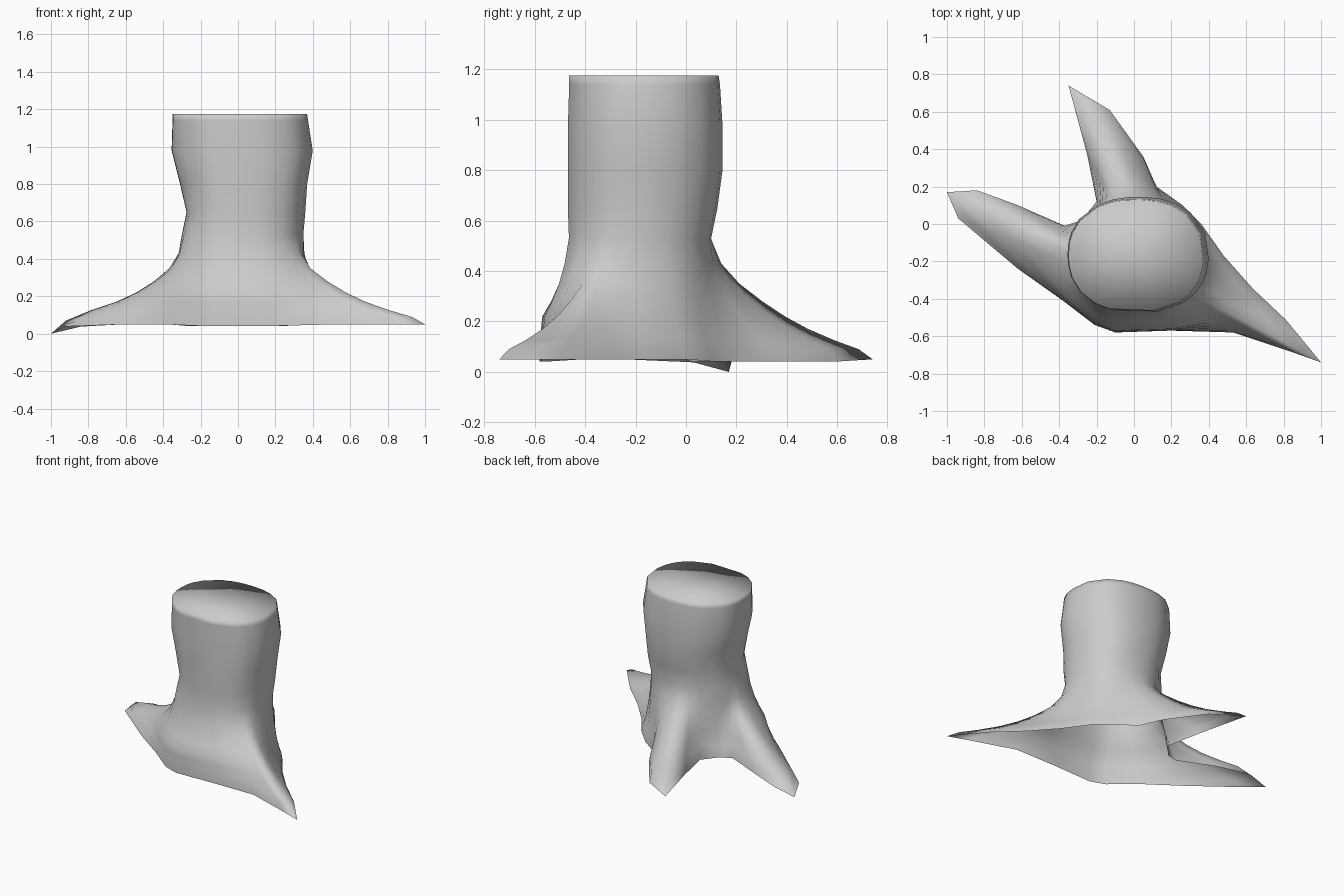
import bpy, bmesh
from math import radians, cos, sin, copysign

if "Cube" in bpy.data.objects:
    bpy.data.objects.remove(bpy.data.objects["Cube"])

# Ground outline, counter-clockwise: x, y, matching angle on trunk, wall steepness
BASE = [
    (1, -.74, -36, 0), (.81, -.51, -26, 0), (.64, -.35, -17, 0), (.48, -.17, -3, 0),
    (.36, 0, 20, 0), (.26, .10, 45, 0), (.12, .20, 62, 0), (.05, .36, 75, 0),
    (-.13, .61, 87, 0), (-.35, .74, 97, 0), (-.25, .37, 108, 0), (-.20, .12, 122, 0),
    (-.28, .02, 145, 0), (-.37, -.01, 160, 0), (-.62, .10, 168, 0), (-.84, .18, 174, 0),
    (-1, .17, 180, 0), (-.94, .03, 187, 0), (-.62, -.24, 200, .35), (-.38, -.41, 218, .8),
    (-.21, -.54, 236, 1), (-.10, -.58, 250, 1), (.20, -.57, 283, 1), (.53, -.58, 306, .5),
    (.86, -.69, 318, 0)]

# Flare levels: height, reach along roots, reach along the steep front wall
FLARE = [(.05, 1, 1), (.09, .9, 1), (.125, .73, .98), (.17, .55, .96), (.22, .40, .92),
         (.28, .26, .65), (.35, .13, .40), (.43, .04, .20), (.53, 0, .05)]

# Trunk sections: height, min x, max x, min y, max y
TRUNK = [(.65, -.275, .36, -.475, .125), (.80, -.31, .37, -.475, .145),
         (.98, -.355, .40, -.475, .145), (1.14, -.35, .375, -.47, .135),
         (1.175, -.35, .37, -.47, .13)]
FOOT = (-.30, .35, -.465, .10)


def trunk_point(angle, x0, x1, y0, y1):
    """Point on a slightly squared ellipse filling the given bounds."""
    c, s = cos(radians(angle)), sin(radians(angle))
    c, s = (copysign(abs(v) ** .88, v) for v in (c, s))
    return (x0 + x1) / 2 + c * (x1 - x0) / 2, (y0 + y1) / 2 + s * (y1 - y0) / 2


bm = bmesh.new()
rings = []

# Roots flaring out of the trunk foot
for i, (z, root, wall) in enumerate(FLARE):
    ring = []
    for x, y, angle, steep in BASE:
        # back root is fuller, left root is slimmer
        reach = root ** (.85 if y > .3 else 1.15 if x < -.5 else 1)
        f = reach + (wall - reach) * steep
        tx, ty = trunk_point(angle, *FOOT)
        drop = 0
        if i == 0:  # the left root tip dips to the ground
            drop = .05 if x < -.95 else .012 if x < -.8 else .008 if abs(x) < .3 else 0
        elif i == 1 and x < -.9:
            drop = .02
        ring.append(bm.verts.new((tx + (x - tx) * f, ty + (y - ty) * f, z - drop)))
    rings.append(ring)

# Upper trunk
for z, *bounds in TRUNK:
    rings.append([bm.verts.new((*trunk_point(b[2], *bounds), z)) for b in BASE])

# Bark skin between sections, open underneath
n = len(BASE)
for lower, upper in zip(rings, rings[1:]):
    for i in range(n):
        j = (i + 1) % n
        bm.faces.new((lower[i], lower[j], upper[j], upper[i]))

# Flat cut top, fanned from the middle
top = rings[-1]
centre = bm.verts.new((.01, -.17, 1.175))
for i in range(n):
    bm.faces.new((top[i], top[(i + 1) % n], centre))

for face in bm.faces:
    face.smooth = True
mesh = bpy.data.meshes.new("tree_stump")
bm.to_mesh(mesh)
bm.free()
stump = bpy.data.objects.new("tree_stump", mesh)
bpy.context.collection.objects.link(stump)
